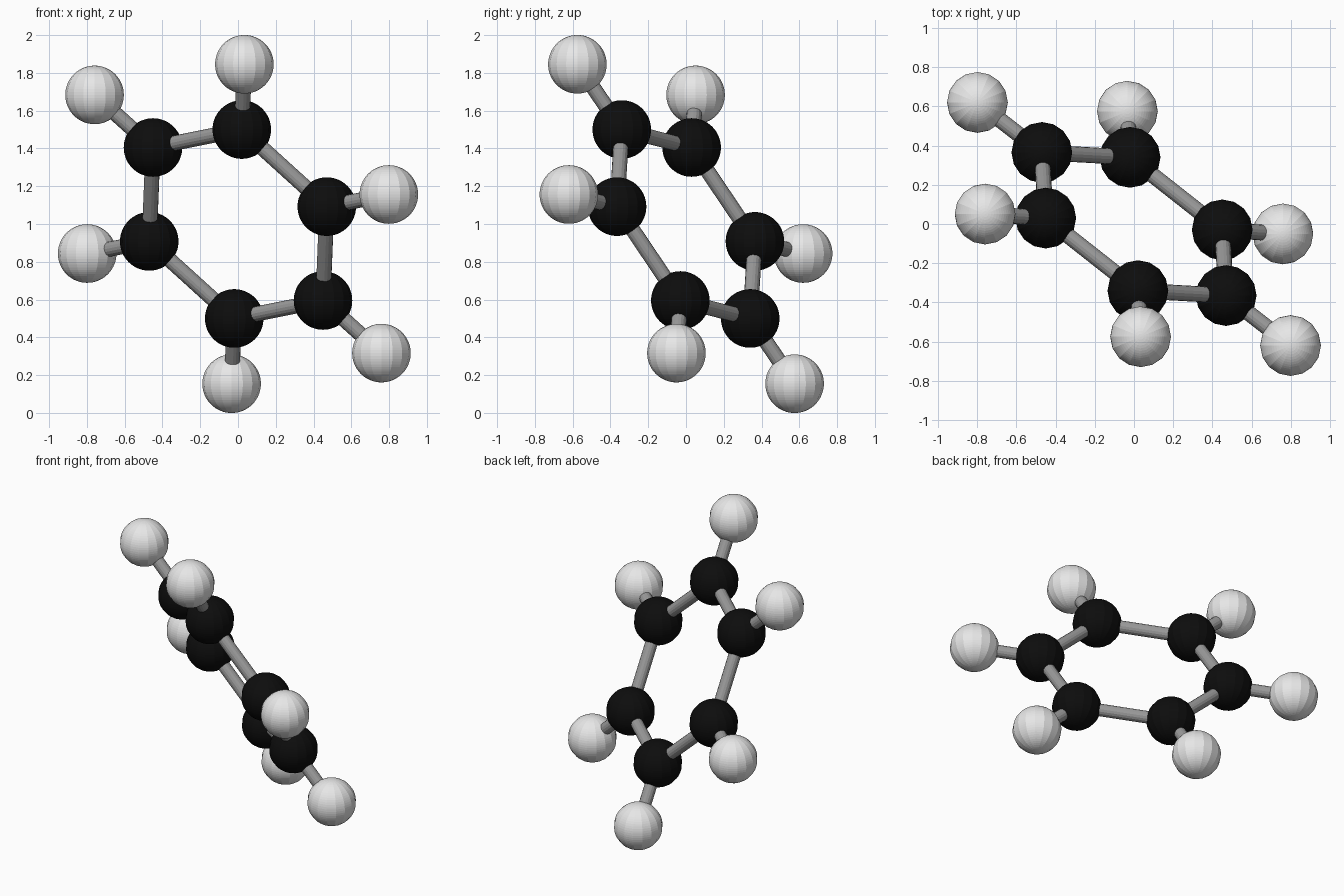
import bpy
from mathutils import Vector

if "Cube" in bpy.data.objects:
    bpy.data.objects.remove(bpy.data.objects["Cube"])


def material(name, value):
    m = bpy.data.materials.new(name)
    m.diffuse_color = (value, value, value, 1)
    m.use_nodes = True
    m.node_tree.nodes["Principled BSDF"].inputs["Base Color"].default_value = m.diffuse_color
    return m


BLACK = material("black", 0.004)
WHITE = material("light_grey", 0.8)
GREY = material("mid_grey", 0.32)

CENTRE = Vector((0, 0, 1))
ATOM_RADIUS = 0.155
BOND_RADIUS = 0.04


def atom(name, pos, mat):
    bpy.ops.mesh.primitive_uv_sphere_add(segments=16, ring_count=32,
                                         radius=ATOM_RADIUS, location=pos)
    ob = bpy.context.object
    ob.name = name
    ob.data.materials.append(mat)


def bond(name, a, b):
    d = b - a
    bpy.ops.mesh.primitive_cylinder_add(vertices=16, radius=BOND_RADIUS,
                                        depth=d.length, location=(a + b) / 2)
    ob = bpy.context.object
    ob.name = name
    ob.rotation_euler = d.to_track_quat('Z', 'Y').to_euler()
    ob.data.materials.append(GREY)


# Tilted hexagonal ring: half the corners, the rest are point-mirrored
half = [Vector(v) for v in ((0.02, -0.34, 0.50),
                            (-0.45, 0.03, 0.405),
                            (-0.47, 0.365, -0.092))]
ring = half + [-v for v in half]

inner = [CENTRE + v for v in ring]
outer = [CENTRE + v.normalized() * 1.023 for v in ring]

for i in range(6):
    # Black ring atom, white outer atom and their connecting rods
    atom(f"ring_atom_{i + 1}", inner[i], BLACK)
    atom(f"outer_atom_{i + 1}", outer[i], WHITE)
    bond(f"ring_bond_{i + 1}", inner[i], inner[(i + 1) % 6])
    bond(f"outer_bond_{i + 1}", inner[i], outer[i])
